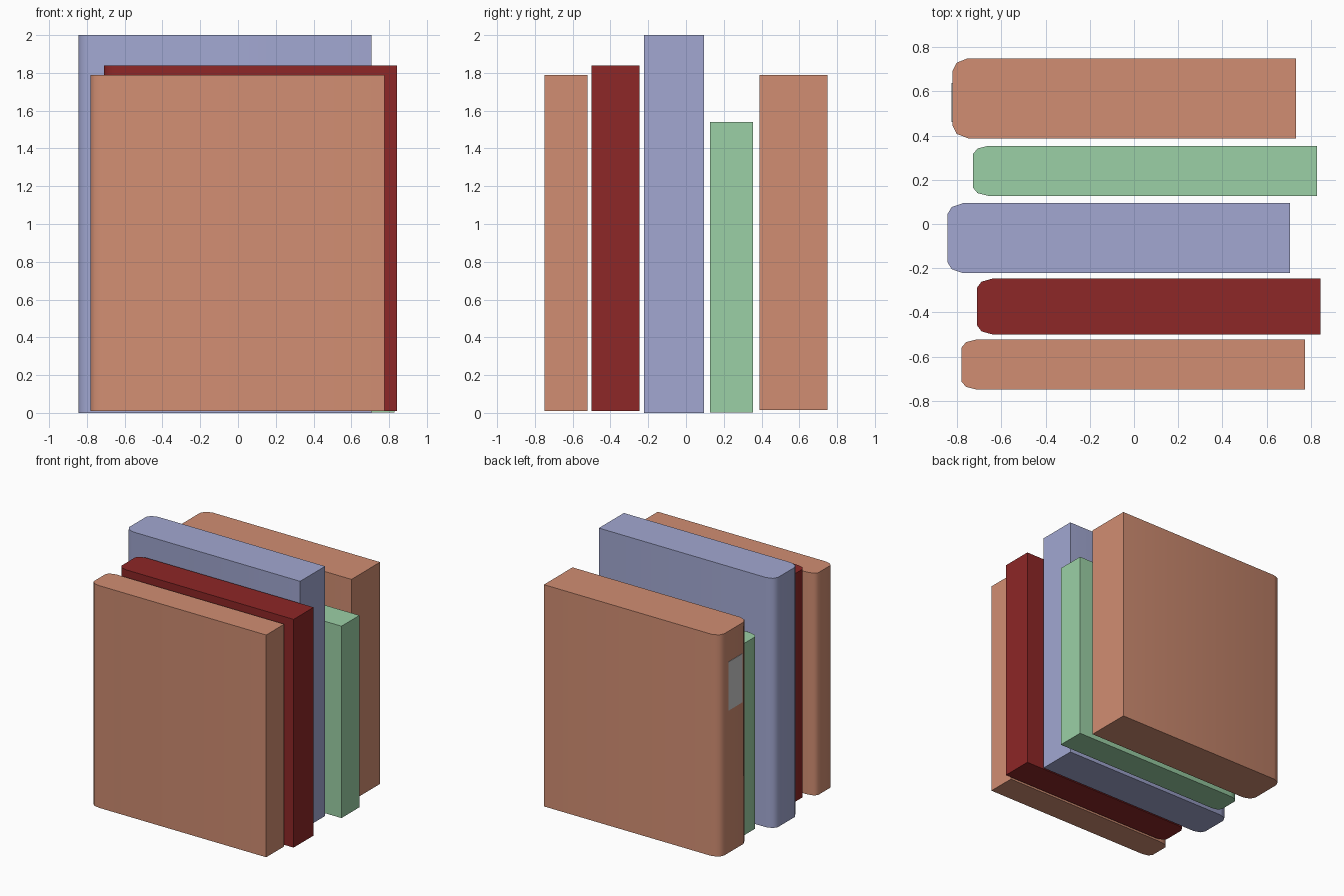
import bpy, bmesh

if "Cube" in bpy.data.objects:
    bpy.data.objects.remove(bpy.data.objects["Cube"])


def material(name, rgb):
    m = bpy.data.materials.new(name)
    m.diffuse_color = (*rgb, 1)
    m.use_nodes = True
    m.node_tree.nodes["Principled BSDF"].inputs["Base Color"].default_value = m.diffuse_color
    return m


salmon = material("salmon", (0.64, 0.27, 0.17))
red = material("red", (0.27, 0.02, 0.02))
blue = material("blue", (0.36, 0.39, 0.64))
green = material("green", (0.33, 0.63, 0.38))


def book(name, x0, x1, y0, y1, z0, z1, mat):
    # Outline seen from above: square fore-edge at x1, rounded spine at x0
    t = y1 - y0
    near = [(x0 + 0.07, 0), (x0 + 0.02, 0.055 * t), (x0, 0.16 * t)]
    outline = [(x1, y1)] + [(x, y1 - d) for x, d in near]
    outline += [(x, y0 + d) for x, d in reversed(near)] + [(x1, y0)]
    bm = bmesh.new()
    base = bm.faces.new([bm.verts.new((x, y, z0)) for x, y in outline])
    top = bmesh.ops.extrude_face_region(bm, geom=[base], use_keep_orig=True)
    verts = [v for v in top["geom"] if isinstance(v, bmesh.types.BMVert)]
    bmesh.ops.translate(bm, verts=verts, vec=(0, 0, z1 - z0))
    bmesh.ops.recalc_face_normals(bm, faces=bm.faces)
    me = bpy.data.meshes.new(name)
    bm.to_mesh(me)
    bm.free()
    me.materials.append(mat)
    ob = bpy.data.objects.new(name, me)
    bpy.context.collection.objects.link(ob)
    # Soft spine, crisp top, bottom and fore-edge
    bpy.ops.object.select_all(action="DESELECT")
    ob.select_set(True)
    bpy.context.view_layer.objects.active = ob
    bpy.ops.object.shade_smooth_by_angle(angle=1.0)


# Row of books, front to back
book("front_book", -0.78, 0.775, -0.75, -0.522, 0.01, 1.79, salmon)
book("red_book", -0.71, 0.843, -0.50, -0.247, 0.01, 1.838, red)
book("tall_blue_book", -0.845, 0.706, -0.222, 0.094, 0.0, 2.0, blue)
book("short_green_book", -0.728, 0.828, 0.127, 0.354, 0.003, 1.54, green)
book("back_book", -0.822, 0.734, 0.388, 0.75, 0.014, 1.79, salmon)

# Plain label on the spine of the back book
bpy.ops.mesh.primitive_cube_add(size=1, location=(-0.822, 0.55, 1.35))
label = bpy.context.object
label.name = "spine_label"
label.scale = (0.006, 0.175, 0.39)
